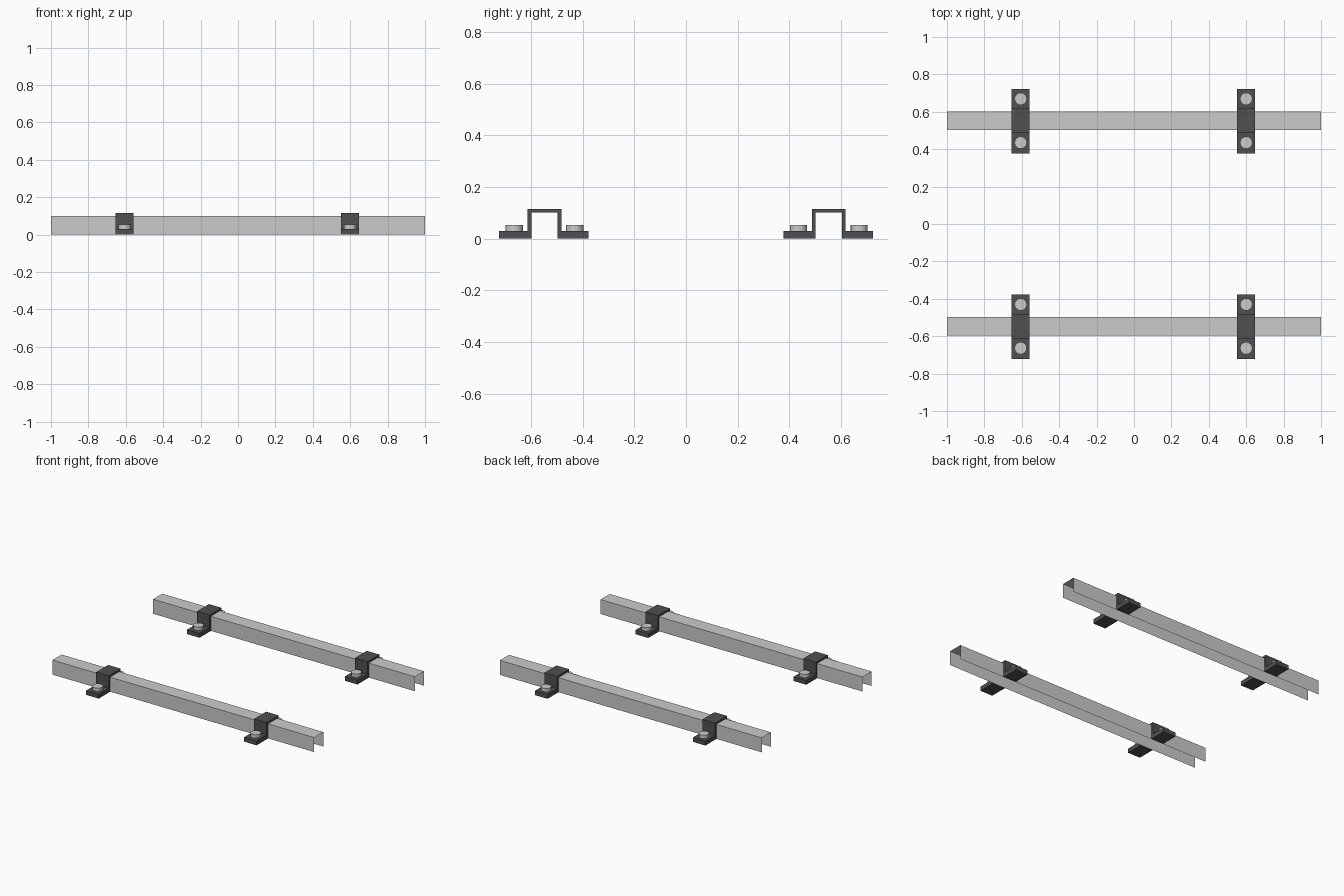
import bpy, bmesh, math

if "Cube" in bpy.data.objects:
    bpy.data.objects.remove(bpy.data.objects["Cube"])

dark = bpy.data.materials.new("dark_grey")
dark.diffuse_color = (0.08, 0.08, 0.08, 1)
dark.use_nodes = True
dark.node_tree.nodes["Principled BSDF"].inputs["Base Color"].default_value = dark.diffuse_color


def finish(bm, name, mat=None):
    me = bpy.data.meshes.new(name)
    bm.to_mesh(me)
    bm.free()
    ob = bpy.data.objects.new(name, me)
    bpy.context.collection.objects.link(ob)
    if mat:
        me.materials.append(mat)
    return ob


def extrude_x(name, profile, x0, x1, y, solid, mat=None):
    """Sweep a (y, z) profile along x; solid closes the loop and caps it."""
    bm = bmesh.new()
    a = [bm.verts.new((x0, y + p, z)) for p, z in profile]
    b = [bm.verts.new((x1, y + p, z)) for p, z in profile]
    n = len(profile)
    for i in range(n if solid else n - 1):
        j = (i + 1) % n
        bm.faces.new((a[i], a[j], b[j], b[i]))
    if solid:
        bm.faces.new(a)
        bm.faces.new(b[::-1])
        bmesh.ops.recalc_face_normals(bm, faces=bm.faces)
    return finish(bm, name, mat)


def bolt(name, x, y):
    bm = bmesh.new()
    bmesh.ops.create_cone(bm, cap_ends=True, segments=16, radius1=0.033,
                          radius2=0.033, depth=0.023)
    bmesh.ops.translate(bm, verts=bm.verts, vec=(x, y, 0.0415))
    return finish(bm, name)


# thin open channel, and the hat-shaped strap that holds it down
channel = [(-0.05, 0), (-0.05, 0.1), (0.05, 0.1), (0.05, 0)]
strap = [(-0.175, 0), (-0.175, 0.03), (-0.065, 0.03), (-0.065, 0.115),
         (0.065, 0.115), (0.065, 0.03), (0.17, 0.03), (0.17, 0),
         (0.051, 0), (0.051, 0.101), (-0.051, 0.101), (-0.051, 0)]

for side, y in (("front", -0.547), ("back", 0.552)):
    extrude_x(side + "_rail", channel, -1, 1, y, False)
    for end, x in (("left", -0.606), ("right", 0.6)):
        tag = side + "_" + end
        extrude_x(tag + "_clamp", strap, x - 0.048, x + 0.048, y, True, dark)
        for k, s in (("near", -1), ("far", 1)):
            bolt(f"{tag}_{k}_bolt", x, y + s * 0.117)
